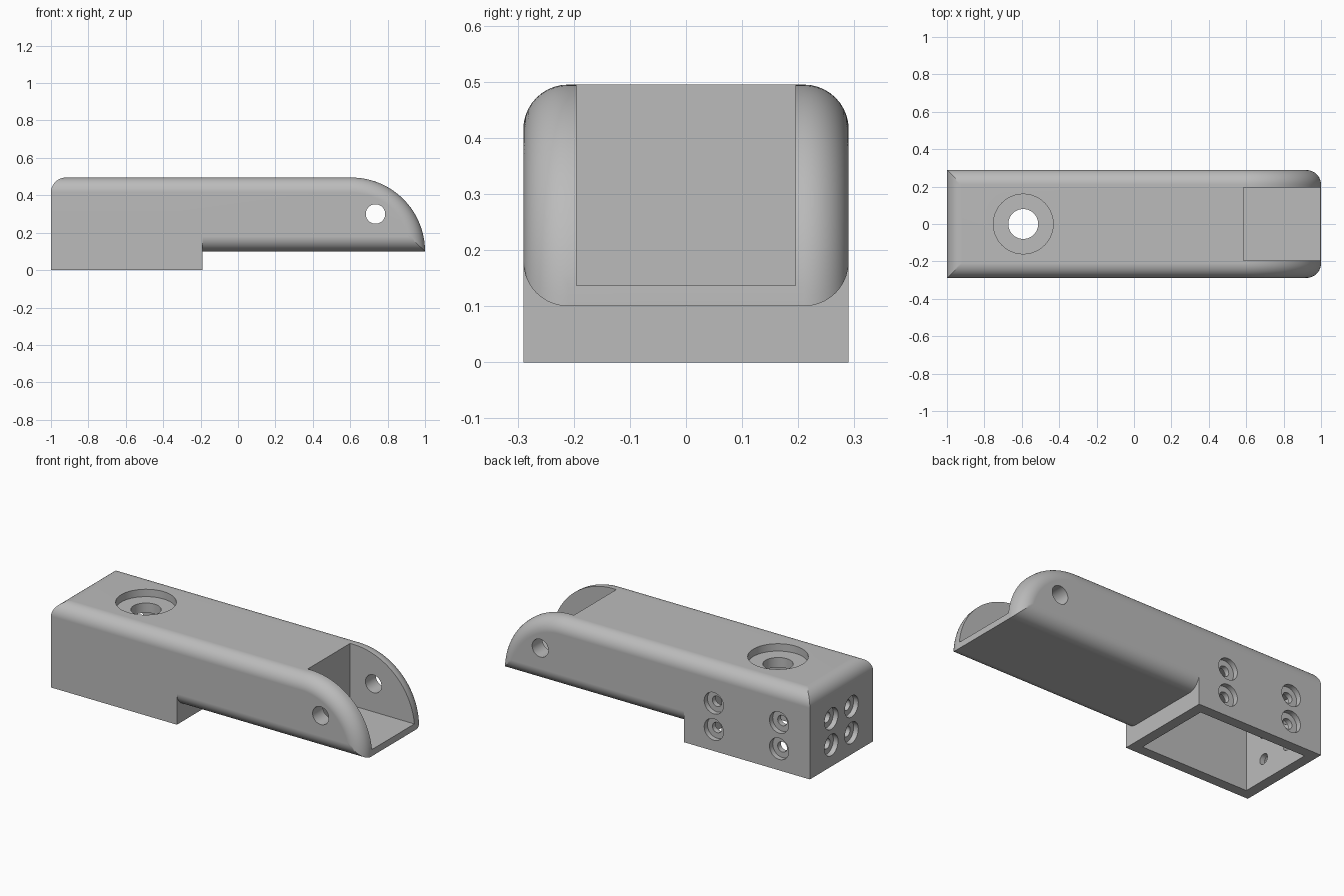
import bpy
import bmesh
import math
from mathutils import Matrix, Vector

default = bpy.data.objects.get("Cube")
if default:
    bpy.data.objects.remove(default, do_unlink=True)

HALF_W, TOP, FLOOR, BACK = 0.29, 0.495, 0.1, -1.0
FILLET, NOSE_R = 0.08, 0.395
NOSE_X = 1.0 - NOSE_R
STEP_X, WALL = -0.19, 0.06

grey = bpy.data.materials.new("plain_grey")
grey.use_nodes = True
grey.diffuse_color = (0.5, 0.5, 0.5, 1)
grey.node_tree.nodes["Principled BSDF"].inputs["Base Color"].default_value = (0.5, 0.5, 0.5, 1)


def make_object(name, bm):
    bmesh.ops.recalc_face_normals(bm, faces=bm.faces)
    mesh = bpy.data.meshes.new(name)
    bm.to_mesh(mesh)
    bm.free()
    mesh.materials.append(grey)
    obj = bpy.data.objects.new(name, mesh)
    bpy.context.collection.objects.link(obj)
    return obj


def box(name, low, high):
    low, high = Vector(low), Vector(high)
    bm = bmesh.new()
    size = Matrix.Diagonal((*(high - low), 1))
    bmesh.ops.create_cube(bm, size=1, matrix=Matrix.Translation((low + high) / 2) @ size)
    return make_object(name, bm)


def cylinder(name, center, axis, radius, length):
    bm = bmesh.new()
    turn = Vector(axis).to_track_quat("Z", "Y").to_matrix().to_4x4()
    bmesh.ops.create_cone(bm, cap_ends=True, segments=40, radius1=radius, radius2=radius,
                          depth=length, matrix=Matrix.Translation(center) @ turn)
    return make_object(name, bm)


def combine(target, other, operation):
    mod = target.modifiers.new("combine", "BOOLEAN")
    mod.operation, mod.solver, mod.object = operation, "EXACT", other
    bpy.context.view_layer.objects.active = target
    bpy.ops.object.modifier_apply(modifier=mod.name)
    bpy.data.objects.remove(other, do_unlink=True)


def arc(cx, cz, radius, start, end, steps):
    angles = [start + (end - start) * i / steps for i in range(steps + 1)]
    return [(cx + radius * math.cos(a), cz + radius * math.sin(a)) for a in angles]


def outline(inset):
    """Side profile of the body, drawn in by the inset along top, nose and underside."""
    up = math.asin((FILLET - inset) / FILLET)
    points = arc(BACK + FILLET, TOP - FILLET, FILLET, math.pi, math.pi - up, 10)
    tip = math.asin(inset / (NOSE_R - inset))
    points += arc(NOSE_X, FLOOR, NOSE_R - inset, math.pi / 2, tip, 32)
    return points + [(BACK, FLOOR + inset)]


# Long body with rounded edges, lofted from side profiles across the width
quarter = [math.pi / 2 * i / 10 for i in range(11)]
layers = [(HALF_W - FILLET + FILLET * math.sin(a), FILLET * (1 - math.cos(a))) for a in quarter]
layers = [(-y, d) for y, d in reversed(layers)] + layers
bm = bmesh.new()
rings = [[bm.verts.new((x, y, z)) for x, z in outline(d)] for y, d in layers]
for a, b in zip(rings, rings[1:]):
    for i in range(len(a)):
        j = (i + 1) % len(a)
        bm.faces.new((a[i], a[j], b[j], b[i]))
bm.faces.new(rings[0])
bm.faces.new(rings[-1])
bmesh.ops.remove_doubles(bm, verts=bm.verts, dist=1e-5)
body = make_object("handle_body", bm)

# Square block under the back half, hollow and open below
combine(body, box("block", (BACK, -HALF_W, 0), (STEP_X, HALF_W, 0.3)), "UNION")
cavity = box("cavity", (BACK + WALL, WALL - HALF_W, -0.1), (STEP_X - WALL, HALF_W - WALL, 0.395))
combine(body, cavity, "DIFFERENCE")

# Slot in the nose and the pin hole through its two cheeks
combine(body, box("slot", (0.585, -0.195, 0.137), (1.1, 0.195, 0.6)), "DIFFERENCE")
combine(body, cylinder("pin_hole", (0.735, 0, 0.3), (0, 1, 0), 0.052, 1), "DIFFERENCE")


def counterbore(point, axis, outer, inner, depth):
    """Wide shallow recess with a narrow hole through the wall."""
    combine(body, cylinder("recess", point, axis, outer, depth * 2), "DIFFERENCE")
    combine(body, cylinder("hole", point, axis, inner, 0.26), "DIFFERENCE")


# Large recess on top, screw holes in the left side and the back end
mid_x = -0.592
counterbore((mid_x, 0, TOP), (0, 0, 1), 0.16, 0.08, 0.043)
for z in (0.125, 0.278):
    for side in (-1, 1):
        counterbore((mid_x + side * 0.21, HALF_W, z), (0, 1, 0), 0.062, 0.03, 0.03)
        counterbore((BACK, side * 0.093, z), (1, 0, 0), 0.062, 0.03, 0.03)

# Smooth fillets with crisp edges
bpy.ops.object.select_all(action="DESELECT")
body.select_set(True)
bpy.context.view_layer.objects.active = body
bpy.ops.object.shade_smooth_by_angle(angle=math.radians(30))
weighted = body.modifiers.new("even_shading", "WEIGHTED_NORMAL")
weighted.keep_sharp = True
